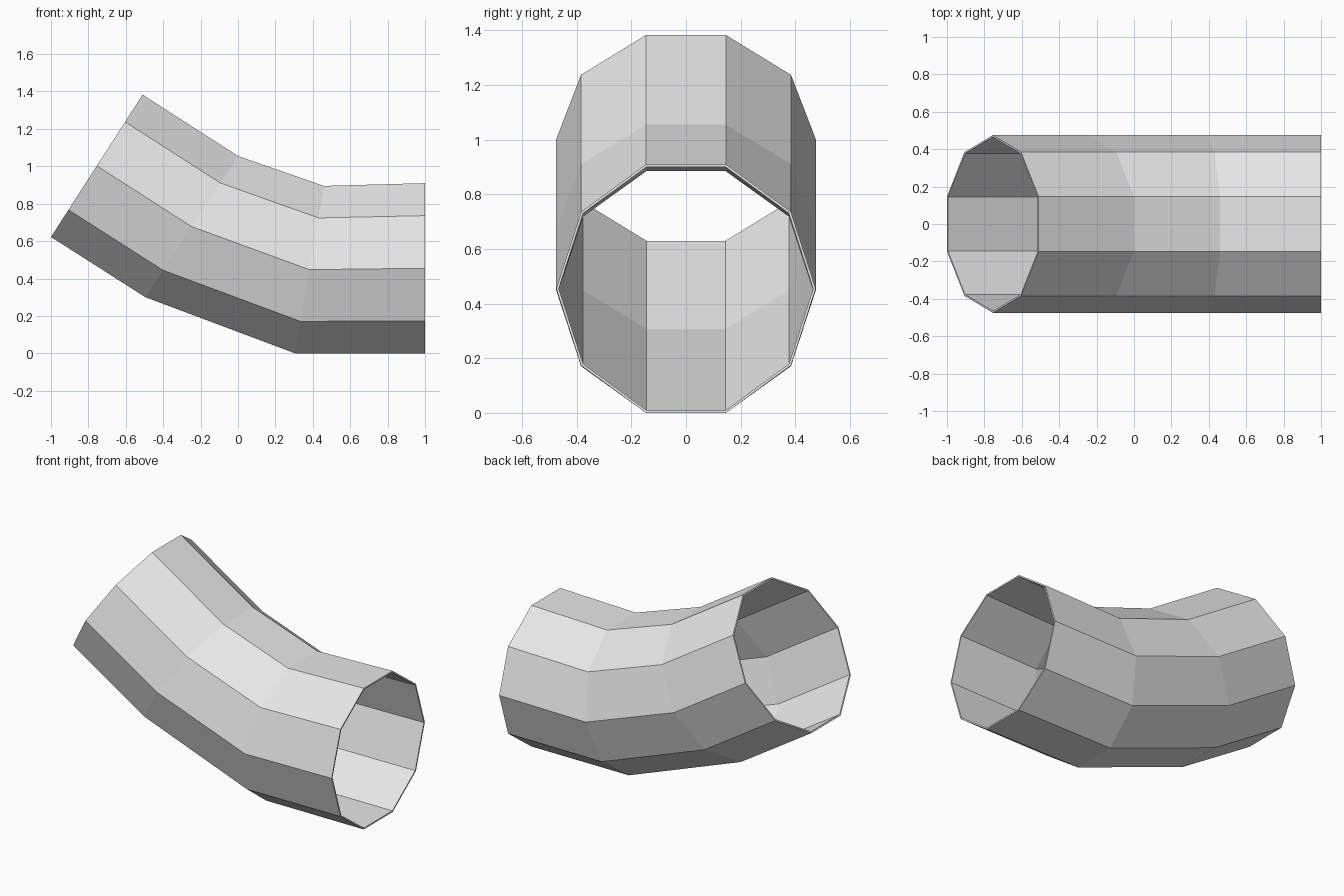
import bpy
import bmesh
from math import sin, cos, radians
from mathutils import Vector

cube = bpy.data.objects.get("Cube")
if cube:
    bpy.data.objects.remove(cube, do_unlink=True)

SIDES = 10
RADIUS = 0.475
INNER = 0.98  # bore size relative to the outside

# Lowest and highest point (x, z) of each ring along the bend
RINGS = [((1.0, 0.0), (1.0, 0.91)),
         ((0.305, 0.0), (0.46, 0.895)),
         ((-0.495, 0.30), (0.0, 1.055)),
         ((-1.0, 0.622), (-0.51, 1.383))]


def add_ring(bm, low, high, scale):
    """Ten-sided ring on the plane through low and high, flat edges up and down."""
    low, high = Vector(low), Vector(high)
    mid, up = (low + high) / 2, (high - low) / 2 / sin(radians(72))
    verts = []
    for i in range(SIDES):
        a = radians(36 * i)
        p = mid + up * sin(a) * scale
        verts.append(bm.verts.new((p.x, RADIUS * cos(a) * scale, p.y)))
    return verts


def bridge(bm, a, b):
    for i in range(SIDES):
        j = (i + 1) % SIDES
        bm.faces.new((a[i], a[j], b[j], b[i]))


# Painted metal
grey = bpy.data.materials.new("light grey")
grey.use_nodes = True
colour = (0.8, 0.8, 0.8, 1)
grey.diffuse_color = colour
grey.node_tree.nodes["Principled BSDF"].inputs["Base Color"].default_value = colour

# Bent pipe: outer skin, inner skin and the two end rims in one closed loop
bm = bmesh.new()
outer = [add_ring(bm, lo, hi, 1) for lo, hi in RINGS]
inner = [add_ring(bm, lo, hi, INNER) for lo, hi in RINGS]
loop = outer + inner[::-1]
for k, ring in enumerate(loop):
    bridge(bm, ring, loop[(k + 1) % len(loop)])
bmesh.ops.recalc_face_normals(bm, faces=bm.faces)

mesh = bpy.data.meshes.new("bent_pipe")
bm.to_mesh(mesh)
bm.free()
mesh.materials.append(grey)
pipe = bpy.data.objects.new("bent_pipe", mesh)
bpy.context.collection.objects.link(pipe)
